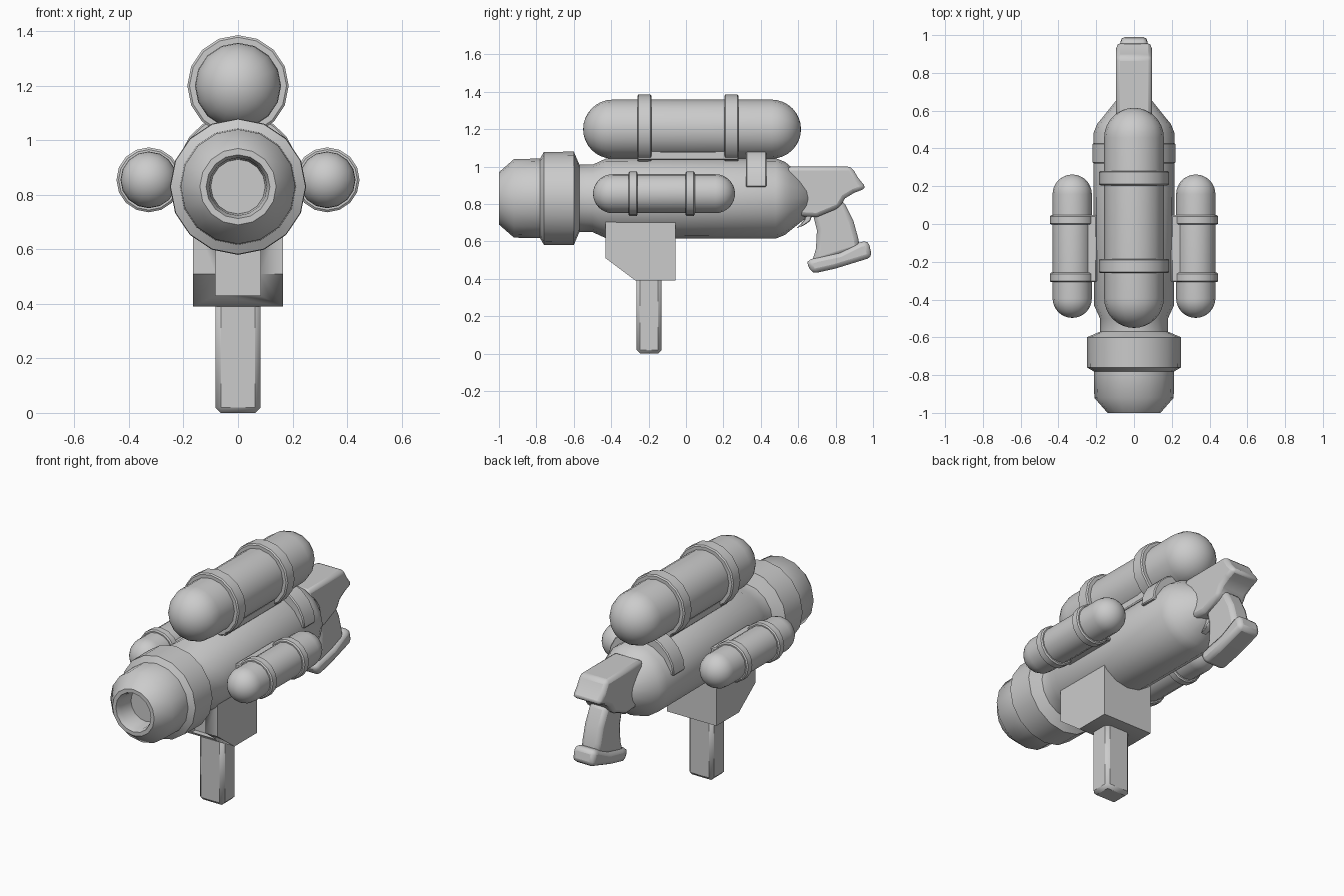
import bpy, bmesh, math
from mathutils import Matrix, Vector

cube = bpy.data.objects.get("Cube")
if cube:
    bpy.data.objects.remove(cube, do_unlink=True)

GREY = (0.6, 0.6, 0.6, 1)
grey = bpy.data.materials.new("plain grey")
grey.use_nodes = True
grey.diffuse_color = GREY
grey.node_tree.nodes["Principled BSDF"].inputs["Base Color"].default_value = GREY

AXIS = 0.83  # height of the barrel axis


def finish(name, bm, matrix=Matrix(), bevel=0, segments=2, angle=40):
    """Turn a bmesh into a shaded object."""
    bmesh.ops.remove_doubles(bm, verts=bm.verts, dist=1e-5)
    bmesh.ops.recalc_face_normals(bm, faces=bm.faces)
    mesh = bpy.data.meshes.new(name)
    bm.to_mesh(mesh)
    bm.free()
    mesh.materials.append(grey)
    ob = bpy.data.objects.new(name, mesh)
    bpy.context.collection.objects.link(ob)
    ob.matrix_world = matrix
    if bevel:
        mod = ob.modifiers.new("Bevel", 'BEVEL')
        mod.width, mod.segments = bevel, segments
    bpy.ops.object.select_all(action='DESELECT')
    ob.select_set(True)
    bpy.context.view_layer.objects.active = ob
    bpy.ops.object.shade_smooth_by_angle(angle=math.radians(angle))
    return ob


def lathe(name, profile, matrix=Matrix(), sides=16, angle=40):
    """Spin (y, radius) points around the y axis."""
    bm = bmesh.new()
    verts = [bm.verts.new((0, y, r)) for y, r in profile]
    edges = [bm.edges.new(pair) for pair in zip(verts, verts[1:])]
    bmesh.ops.spin(bm, geom=verts + edges, cent=(0, 0, 0), axis=(0, 1, 0),
                   angle=math.tau, steps=sides, use_merge=True)
    return finish(name, bm, matrix, angle=angle)


def plate(name, outline, half, matrix=Matrix(), bevel=0, segments=2):
    """Extrude a (y, z) outline to both sides of x = 0."""
    bm = bmesh.new()
    face = bm.faces.new([bm.verts.new((-half, y, z)) for y, z in outline])
    out = bmesh.ops.extrude_face_region(bm, geom=[face])
    moved = [g for g in out["geom"] if isinstance(g, bmesh.types.BMVert)]
    bmesh.ops.translate(bm, verts=moved, vec=(2 * half, 0, 0))
    return finish(name, bm, matrix, bevel, segments)


def tank(name, matrix, start, end, r, ring_r, clips, width, base, bar, half, cham):
    """Capsule with two clip rings and a U bracket reaching down to its mount."""
    arc = [i * math.pi / 16 for i in range(9)]
    profile = [(start + r - r * math.cos(a), r * math.sin(a)) for a in arc]
    profile += [(end - r + r * math.cos(a), r * math.sin(a)) for a in reversed(arc)]
    lathe(name, profile, matrix)
    for i, y in enumerate(clips):
        w, lip = width / 2, ring_r - 0.008
        lathe(f"{name}_ring_{i + 1}", [(y - w, 0), (y - w, lip), (y - w + 0.006, ring_r),
              (y + w - 0.006, ring_r), (y + w, lip), (y + w, 0)], matrix, angle=30)
    a, b = clips[0] - width / 2, clips[1] + width / 2
    c, d = a + width, b - width
    plate(f"{name}_bracket", [(a, base), (b, base), (b, 0), (d, 0), (d, bar + cham),
          (d - cham, bar), (c + cham, bar), (c, bar + cham), (c, 0), (a, 0)],
          half, matrix, 0.006, 1)


# Barrel, nozzle and body in one turned shape, with a recessed muzzle
barrel = [(-0.88, 0), (-0.88, 0.1), (-0.97, 0.106), (-1, 0.117), (-1, 0.14),
          (-0.92, 0.21), (-0.78, 0.213), (-0.76, 0.248), (-0.6, 0.25),
          (-0.57, 0.18), (-0.5, 0.18), (-0.43, 0.212), (0.48, 0.215),
          (0.53, 0.195), (0.56, 0.17), (0.66, 0.09), (0.68, 0)]
lathe("barrel_body", barrel, Matrix.Translation((0, 0, AXIS)))

# Arched band over the rear of the body
band = [(-0.22, 0.89)]
band += [(-0.22 * math.cos(i * math.pi / 10), 0.89 + 0.21 * math.sin(i * math.pi / 10))
         for i in range(1, 10)]
band += [(0.22, 0.89)]
plate("rear_band", band, 0.055,
      Matrix.Translation((0, 0.375, 0)) @ Matrix.Rotation(math.pi / 2, 4, 'Z'), 0.006, 1)

# Tanks: one on top, one on each flank
tank("top_tank", Matrix.Translation((0, 0, 1.2)), -0.55, 0.615, 0.158, 0.186,
     (-0.222, 0.243), 0.076, -0.165, -0.118, 0.1, 0.05)
for side, sx in (("left", 1), ("right", -1)):
    place = Matrix.Translation((sx * 0.327, 0, 0.855)) @ Matrix.Rotation(sx * math.pi / 2, 4, 'Y')
    tank(f"{side}_tank", place, -0.497, 0.262, 0.104, 0.119,
         (-0.283, 0.022), 0.05, -0.13, -0.075, 0.06, 0.04)

# Fore grip block with a slot in its front
block = plate("grip_mount", [(-0.43, 0.51), (-0.27, 0.39), (-0.055, 0.39), (-0.055, 0.72),
                             (-0.43, 0.72)], 0.165)
slot = plate("slot_cutter", [(-0.5, 0.43), (-0.29, 0.43), (-0.29, 0.66), (-0.5, 0.66)], 0.083)
slot.hide_render = True
slot.hide_set(True)
cut = block.modifiers.new("Slot", 'BOOLEAN')
cut.object, cut.operation, cut.solver = slot, 'DIFFERENCE', 'EXACT'

# Fore grip handle with a chamfered foot
plate("fore_grip", [(-0.265, 0), (-0.13, 0), (-0.13, 0.42), (-0.265, 0.42)],
      0.083, bevel=0.02, segments=1)

# Rear frame with its swept tail
plate("rear_frame", [(0.54, 0.74), (0.7, 0.73), (0.82, 0.78), (0.85, 0.83), (0.9, 0.86),
                     (0.965, 0.885), (0.92, 0.94), (0.885, 1.0), (0.54, 1.0)],
      0.095, bevel=0.022)

# Pistol grip and its tilted foot
plate("pistol_grip", [(0.675, 0.76), (0.7, 0.66), (0.695, 0.56), (0.67, 0.48),
                      (0.93, 0.56), (0.92, 0.62), (0.895, 0.71), (0.84, 0.82), (0.7, 0.82)],
      0.06, bevel=0.025)
plate("grip_foot", [(0.64, 0.495), (0.675, 0.427), (0.8, 0.455), (0.995, 0.515), (0.975, 0.605),
                    (0.93, 0.595), (0.82, 0.54), (0.7, 0.515)], 0.072, bevel=0.025)

# Trigger
plate("trigger", [(0.59, 0.67), (0.63, 0.685), (0.665, 0.71), (0.68, 0.76),
                  (0.62, 0.76), (0.635, 0.72), (0.615, 0.695)], 0.02, bevel=0.004, segments=1)
